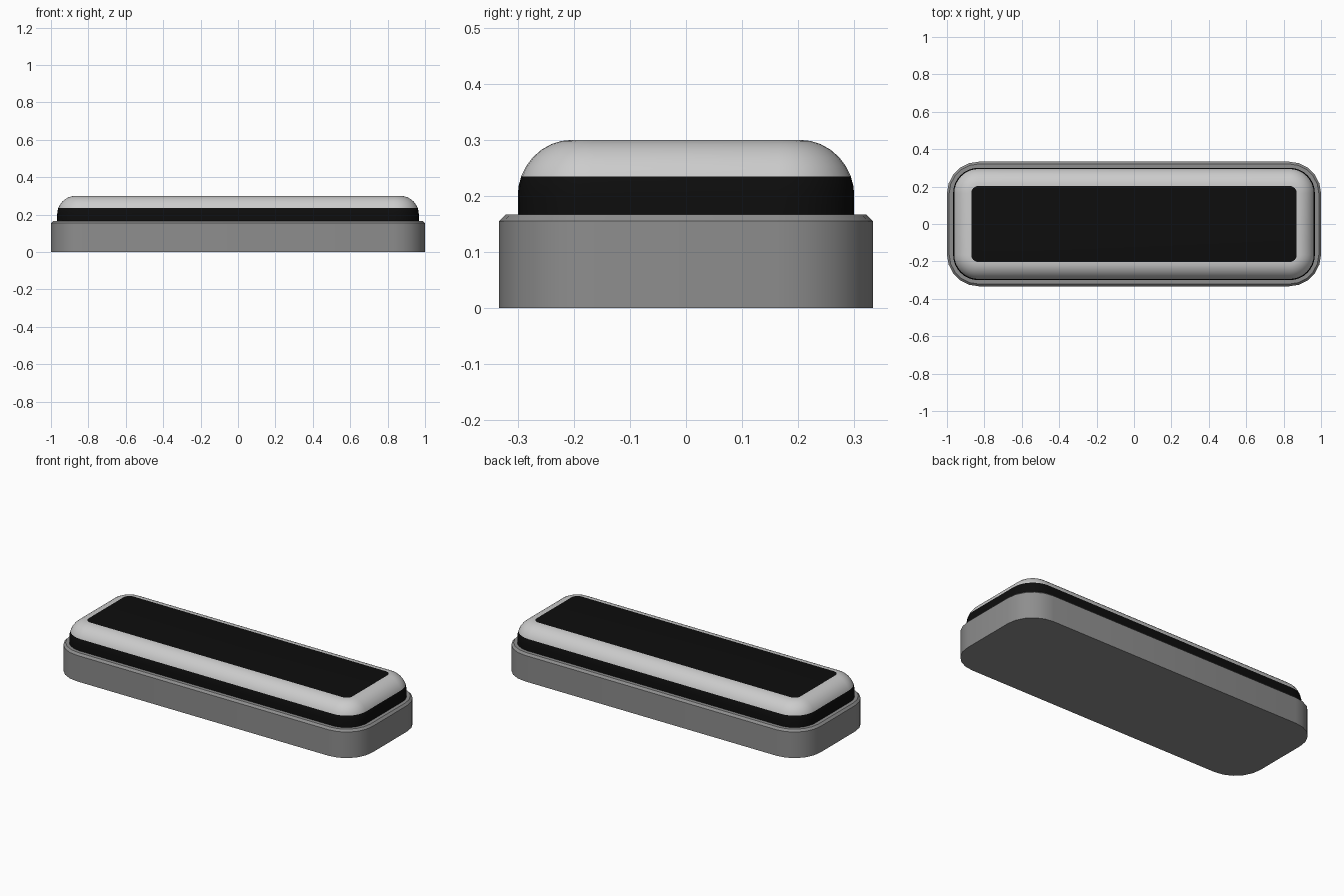
import bpy, bmesh
from math import sin, cos, pi, radians

if "Cube" in bpy.data.objects:
    bpy.data.objects.remove(bpy.data.objects["Cube"])


def material(name, value):
    m = bpy.data.materials.new(name)
    m.diffuse_color = (value, value, value, 1)
    m.use_nodes = True
    m.node_tree.nodes["Principled BSDF"].inputs["Base Color"].default_value = m.diffuse_color
    return m


def rounded_rect(hx, hy, r, segs):
    """Counter-clockwise outline of a rectangle with round corners."""
    pts = []
    for i, (sx, sy) in enumerate([(1, 1), (-1, 1), (-1, -1), (1, -1)]):
        for k in range(segs + 1):
            a = (i + k / segs) * pi / 2
            pts.append((sx * (hx - r) + r * cos(a), sy * (hy - r) + r * sin(a)))
    return pts


def loft(name, hx, hy, r, segs, profile, mats):
    """Stack inset outlines; profile rows are (inset, z, material above)."""
    bm = bmesh.new()
    prev = None
    for inset, z, mat in profile:
        outline = rounded_rect(hx - inset, hy - inset, r - inset, segs)
        ring = [bm.verts.new((x, y, z)) for x, y in outline]
        if prev is None:
            bm.faces.new(ring[::-1]).material_index = mat
        else:
            for i in range(len(ring)):
                j = (i + 1) % len(ring)
                f = bm.faces.new((prev[i], prev[j], ring[j], ring[i]))
                f.material_index = prev_mat
        prev, prev_mat = ring, mat
    bm.faces.new(prev).material_index = prev_mat
    mesh = bpy.data.meshes.new(name)
    bm.to_mesh(mesh)
    bm.free()
    for m in mats:
        mesh.materials.append(m)
    obj = bpy.data.objects.new(name, mesh)
    bpy.context.collection.objects.link(obj)
    bpy.ops.object.select_all(action='DESELECT')
    obj.select_set(True)
    bpy.context.view_layer.objects.active = obj
    bpy.ops.object.shade_smooth_by_angle(angle=radians(30))
    return obj


grey = material("base_grey", 0.27)
light = material("bezel_grey", 0.58)
black = material("black", 0.004)

# Base slab with a chamfered top rim
loft("base", 1.0, 0.333, 0.17, 5,
     [(0, 0, 0), (0, 0.155, 0), (0.012, 0.167, 0)], [grey])

# Upper body: black side band, light rounded bezel, black top panel
R = 0.1
profile = [(0, 0.15, 0), (0, 0.2, 0)]
for deg in (10, 20.5, 32, 44, 56, 68, 79, 90):
    a = radians(deg)
    mat = 0 if deg < 20 or deg == 90 else 1
    profile.append((R * (1 - cos(a)) * 0.97, 0.2 + R * sin(a), mat))
loft("upper_body", 0.967, 0.3, 0.135, 8, profile, [black, light])
